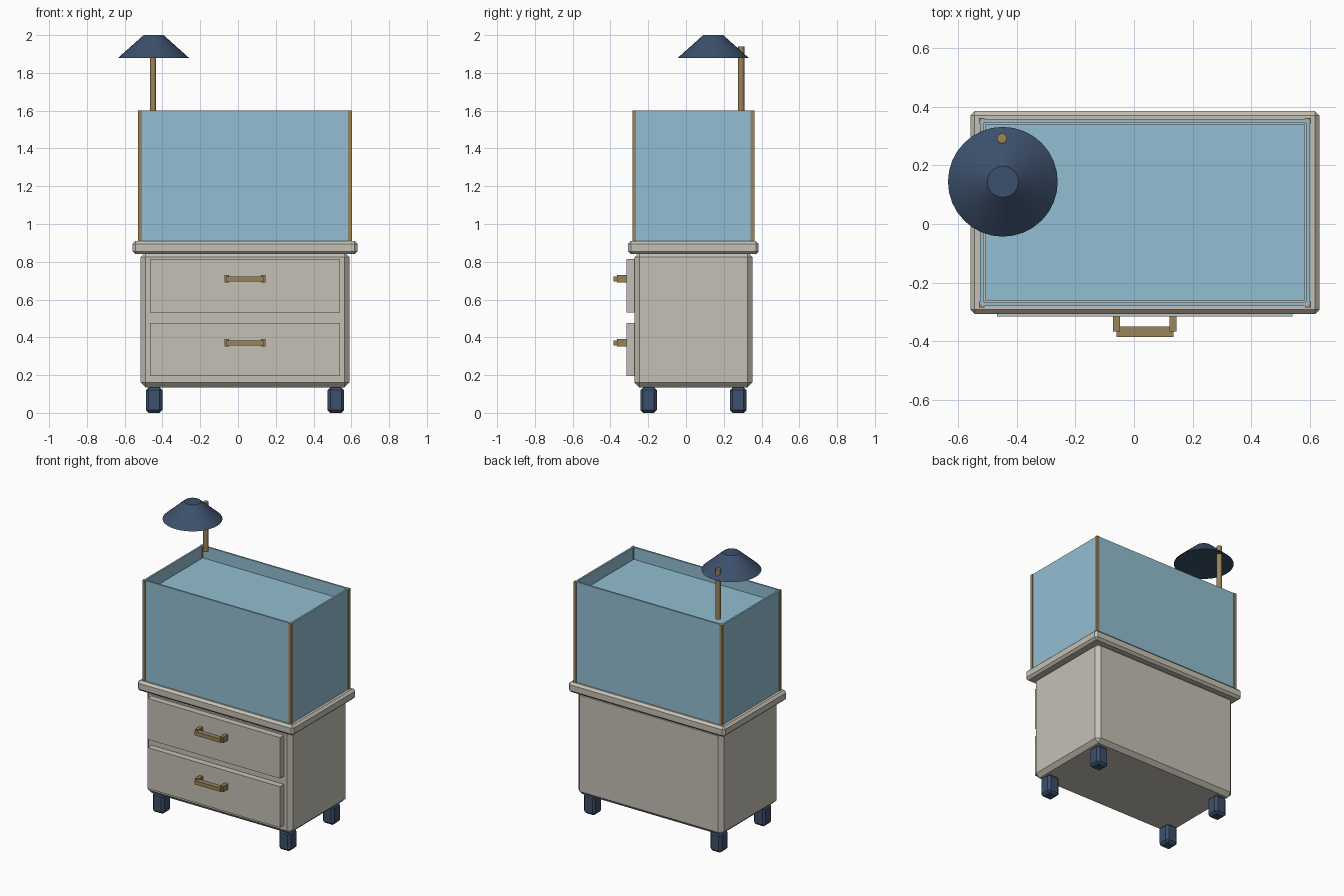
import bpy, math

if "Cube" in bpy.data.objects:
    bpy.data.objects.remove(bpy.data.objects["Cube"])


def material(name, r, g, b):
    m = bpy.data.materials.new(name)
    m.diffuse_color = (r, g, b, 1)
    m.use_nodes = True
    m.node_tree.nodes["Principled BSDF"].inputs["Base Color"].default_value = m.diffuse_color
    return m


CREAM = material("cream_paint", 0.56, 0.53, 0.46)
BRASS = material("brass", 0.33, 0.23, 0.10)
NAVY = material("navy_paint", 0.045, 0.08, 0.15)
GLASS = material("blue_glass", 0.29, 0.52, 0.64)


def box(name, x, y, z, mat, bevel=0):
    """Box from (min, max) ranges, with an optional one-step chamfer."""
    bpy.ops.mesh.primitive_cube_add(size=1, location=[(a + b) / 2 for a, b in (x, y, z)])
    o = bpy.context.object
    o.name = name
    o.scale = [b - a for a, b in (x, y, z)]
    bpy.ops.object.transform_apply(location=False, rotation=False, scale=True)
    o.data.materials.append(mat)
    if bevel:
        mod = o.modifiers.new("chamfer", 'BEVEL')
        mod.width, mod.segments = bevel, 1
    return o


def around(c, half):
    return (c - half, c + half)


CX, CY = 0.037, 0.039   # centre of the cabinet and tank

# Cabinet body and overhanging top
box("cabinet_body", around(CX, 0.553), around(CY, 0.312), (0.135, 0.85), CREAM, 0.026)
box("cabinet_top", around(CX, 0.595), around(CY, 0.346), (0.84, 0.91), CREAM, 0.015)

# Legs
for side, sx in (("left", -1), ("right", 1)):
    for end, sy in (("front", -1), ("back", 1)):
        box(f"{end}_{side}_leg", around(CX + sx * 0.481, 0.044),
            around(CY + sy * 0.237, 0.044), (0, 0.135), NAVY, 0.015)

# Drawers with bar handles
for label, z in (("upper", 0.673), ("lower", 0.335)):
    box(f"{label}_drawer", around(CX, 0.504), (-0.316, -0.27), around(z, 0.141), CREAM)
    hz = z + 0.036
    box(f"{label}_handle_bar", around(CX, 0.097), (-0.385, -0.35), around(hz, 0.013), BRASS)
    for side, s in (("left", -1), ("right", 1)):
        box(f"{label}_handle_{side}_bracket", around(CX + s * 0.096, 0.012),
            (-0.366, -0.312), around(hz, 0.02), BRASS)

# Glass tank: four panes, corner posts and the water inside
HX, HY, T = 0.556, 0.313, 0.006
Z = (0.905, 1.6)
for label, s in (("front", -1), ("back", 1)):
    box(f"{label}_pane", around(CX, HX), around(CY + s * HY, T), Z, GLASS)
for label, s in (("left", -1), ("right", 1)):
    box(f"{label}_pane", around(CX + s * HX, T), around(CY, HY), Z, GLASS)
for side, sx in (("left", -1), ("right", 1)):
    for end, sy in (("front", -1), ("back", 1)):
        box(f"{end}_{side}_post", around(CX + sx * HX, 0.01),
            around(CY + sy * HY, 0.01), Z, BRASS)
box("water", around(CX, HX - 0.012), around(CY, HY - 0.012), (0.905, 1.52), GLASS)

# Lamp pole and shade
bpy.ops.mesh.primitive_cylinder_add(vertices=16, radius=0.017, depth=0.34,
                                    location=(-0.45, 0.292, 1.77))
pole = bpy.context.object
pole.name = "lamp_pole"
pole.data.materials.append(BRASS)
bpy.ops.object.shade_smooth_by_angle(angle=math.radians(30))

bpy.ops.mesh.primitive_cone_add(vertices=32, radius1=0.187, radius2=0.053, depth=0.12,
                                location=(-0.447, 0.144, 1.94))
shade = bpy.context.object
shade.name = "lamp_shade"
shade.data.materials.append(NAVY)
bpy.ops.object.shade_smooth_by_angle(angle=math.radians(30))
